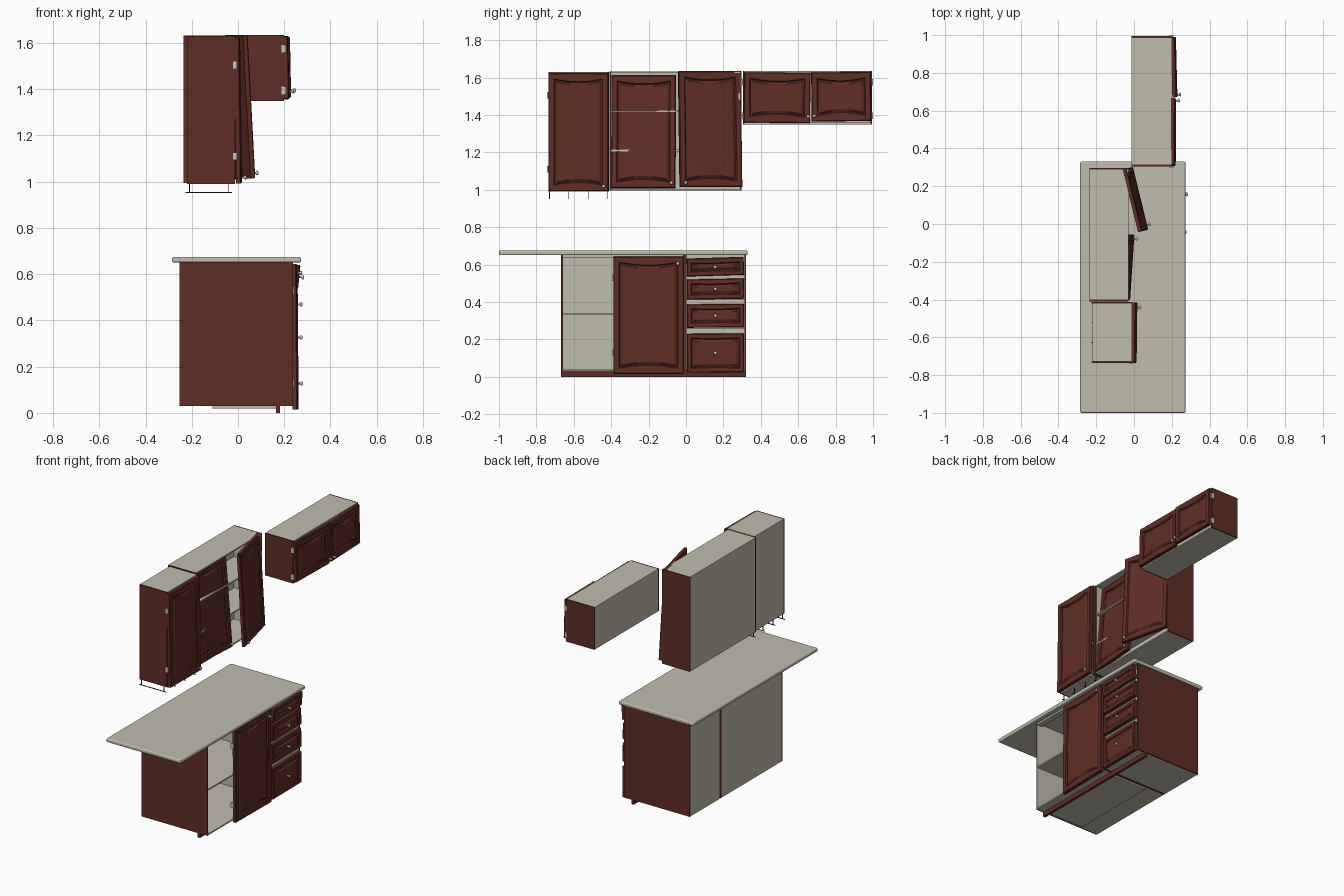
import bpy, bmesh, math
from mathutils import Matrix, Vector

if "Cube" in bpy.data.objects:
    bpy.data.objects.remove(bpy.data.objects["Cube"])


def material(name, rgb):
    m = bpy.data.materials.new(name)
    m.diffuse_color = (*rgb, 1)
    m.use_nodes = True
    m.node_tree.nodes["Principled BSDF"].inputs["Base Color"].default_value = m.diffuse_color
    return m


BROWN = material("red_brown_wood", (0.115, 0.027, 0.018))
BEIGE = material("beige_laminate", (0.53, 0.51, 0.42))
METAL = material("pale_metal", (0.56, 0.56, 0.50))
DARK = material("dark_wire", (0.04, 0.035, 0.03))


def finish(name, bm, *mats, matrix=None, smooth=False):
    bmesh.ops.recalc_face_normals(bm, faces=bm.faces)
    if matrix:
        bm.transform(matrix)
    me = bpy.data.meshes.new(name)
    bm.to_mesh(me)
    bm.free()
    for m in mats:
        me.materials.append(m)
    ob = bpy.data.objects.new(name, me)
    bpy.context.collection.objects.link(ob)
    if smooth:
        me.polygons.foreach_set("use_smooth", [True] * len(me.polygons))
    return ob


def box_bm(x, y, z):
    bm = bmesh.new()
    bmesh.ops.create_cube(bm, size=1)
    for v in bm.verts:
        v.co = Vector(r[0] if c < 0 else r[1] for r, c in zip((x, y, z), v.co))
    return bm


def box(name, x, y, z, mat):
    return finish(name, box_bm(x, y, z), mat)


def side(name, x, y, z, inward):
    # brown panel whose inward face is laminate
    bm = box_bm(x, y, z)
    bmesh.ops.recalc_face_normals(bm, faces=bm.faces)
    for f in bm.faces:
        f.material_index = int(f.normal.y * inward > 0.5)
    finish(name, bm, BROWN, BEIGE)


def carcass(name, x, y, z, shelves=(), top=True, t=0.009):
    (x0, x1), (y0, y1), (z0, z1) = x, y, z
    side(name + "_left_side", x, (y0, y0 + t), z, 1)
    side(name + "_right_side", x, (y1 - t, y1), z, -1)
    iy = (y0 + t, y1 - t)
    box(name + "_back", (x0, x0 + 0.006), iy, z, BEIGE)
    box(name + "_bottom", (x0 + 0.006, x1), iy, (z0, z0 + t), BEIGE)
    if top:
        box(name + "_top", (x0 + 0.006, x1), iy, (z1 - t, z1), BEIGE)
    for i, s in enumerate(shelves):
        box(f"{name}_shelf_{i + 1}", (x0 + 0.006, x1 - 0.002), iy, (s - t / 2, s + t / 2), BEIGE)


def knob(name, matrix):
    # lathe profile: (distance out, radius)
    prof = [(0, 0.006), (0.003, 0.004), (0.010, 0.004), (0.012, 0.008),
            (0.016, 0.010), (0.020, 0.008), (0.022, 0.0)]
    bm = bmesh.new()
    vs = [bm.verts.new((d, r, 0)) for d, r in prof]
    es = [bm.edges.new(p) for p in zip(vs, vs[1:])]
    bmesh.ops.spin(bm, geom=vs + es, cent=(0, 0, 0), axis=(1, 0, 0),
                   angle=2 * math.pi, steps=16, use_merge=True)
    bmesh.ops.remove_doubles(bm, verts=bm.verts, dist=1e-5)
    finish(name, bm, METAL, matrix=matrix, smooth=True)


def panel(name, w, h, pos, knob_at, direction=1, yaw=0, lean=0, roll=0,
          arch=0.016, margin=0.03, t=0.022):
    # front with grooved, waisted raised panel; hinge at local origin
    n = 10
    loops = [(0, 0, 0), (0, t - 0.004, 0), (0.004, t, 0), (margin, t, 1),
             (margin + 0.005, t - 0.007, 1), (margin + 0.009, t - 0.007, 1),
             (margin + 0.018, t - 0.001, 1)]
    bm = bmesh.new()
    rings = []
    for m, x, a in loops:
        s = [i / n for i in range(n + 1)]
        bulge = [a * arch * math.sin(math.pi * u) for u in s]
        ys = [m + (w - 2 * m) * u for u in s]
        low = [(x, y, m + b) for y, b in zip(ys, bulge)]
        high = [(x, y, h - m - b) for y, b in zip(ys, bulge)]
        ring = low + high[::-1]
        rings.append([bm.verts.new((px, py if direction > 0 else py - w, pz)) for px, py, pz in ring])
    for a, b in zip(rings, rings[1:]):
        k = len(a)
        for i in range(k):
            bm.faces.new((a[i], a[(i + 1) % k], b[(i + 1) % k], b[i]))
    bm.faces.new(rings[0])
    bm.faces.new(rings[-1])
    M = (Matrix.Translation(pos) @ Matrix.Rotation(-direction * yaw, 4, 'Z')
         @ Matrix.Rotation(lean, 4, 'Y') @ Matrix.Rotation(roll, 4, 'X'))
    finish(name, bm, BROWN, matrix=M)
    knob(name + "_knob", M @ Matrix.Translation((t - 0.001, direction * knob_at[0], knob_at[1])))


def hinge(name, x, y, z):
    box(name, (x - 0.012, x + 0.008), (y - 0.004, y + 0.004), (z - 0.017, z + 0.017), METAL)


# Countertop with rounded edges
bm = box_bm((-0.285, 0.272), (-1.0, 0.33), (0.65, 0.675))
bmesh.ops.bevel(bm, geom=bm.edges[:], offset=0.008, segments=3, profile=0.5, affect='EDGES')
finish("countertop", bm, BEIGE)

# Base cabinets
carcass("base_cabinet", (-0.253, 0.238), (-0.667, -0.006), (0.03, 0.65), (0.335,), top=False)
carcass("drawer_cabinet", (-0.253, 0.238), (-0.005, 0.322), (0.03, 0.65), top=False)
box("base_top_rail", (0.2, 0.237), (-0.658, -0.015), (0.638, 0.65), BEIGE)
box("base_toe_kick", (0.165, 0.182), (-0.667, -0.006), (0, 0.03), BROWN)
box("drawer_toe_kick", (0.165, 0.182), (-0.005, 0.322), (0, 0.03), BROWN)
box("base_floor_plate", (-0.11, 0.165), (-0.64, -0.02), (0.02, 0.03), BEIGE)
panel("base_door", 0.375, 0.628, (0.236, -0.388, 0.015), (0.345, 0.59), yaw=0.012, lean=-0.008)
for z in (0.13, 0.53):
    hinge("base_hinge", 0.235, -0.392, z)

# Drawers: z bottom, height, lean, roll
for i, (z, h, lean, roll) in enumerate([(0.022, 0.208, 0.0, 0.008), (0.262, 0.125, -0.02, 0.008),
                                        (0.412, 0.108, -0.03, 0.018), (0.538, 0.095, 0.1, 0.03)]):
    panel(f"drawer_front_{i + 1}", 0.305, h, (0.238, 0.006, z), (0.152, h / 2), lean=lean,
          roll=roll, arch=0.004, margin=0.022)
    box(f"drawer_box_{i + 1}", (-0.2, 0.232), (0.012, 0.305), (z + 0.02, z + h - 0.015), BEIGE)
for z in (0.245, 0.40, 0.535):
    box("drawer_rail", (0.19, 0.236), (0.004, 0.313), (z - 0.016, z + 0.012), BEIGE)

# Narrow wall cabinet
carcass("narrow_wall_cabinet", (-0.22, -0.014), (-0.735, -0.412), (0.99, 1.63), (1.21, 1.42))
panel("narrow_wall_door", 0.32, 0.63, (-0.008, -0.735, 0.993), (0.295, 0.025), yaw=0.012, lean=-0.014)
for z in (1.11, 1.505):
    hinge("narrow_wall_hinge", -0.012, -0.738, z)

# Wide wall cabinet with sagging doors
carcass("wide_wall_cabinet", (-0.236, -0.03), (-0.41, 0.297), (0.995, 1.632), (1.21, 1.42))
panel("wide_left_door", 0.345, 0.605, (-0.042, -0.4, 1.008), (0.325, 0.027), yaw=0.065, lean=-0.085)
panel("wide_right_door", 0.342, 0.62, (-0.027, 0.297, 1.014), (0.315, 0.022), direction=-1,
      yaw=0.24, lean=-0.055)
for z in (1.11, 1.5):
    hinge("wide_right_hinge", -0.03, 0.284, z)

# Short wall cabinet
carcass("short_wall_cabinet", (-0.012, 0.198), (0.305, 0.995), (1.35, 1.635))
panel("short_left_door", 0.355, 0.268, (0.199, 0.308, 1.36), (0.345, 0.035), lean=-0.02, roll=-0.012,
      yaw=0.005)
panel("short_right_door", 0.318, 0.262, (0.2, 0.99, 1.368), (0.305, 0.03), direction=-1,
      yaw=0.025, lean=-0.02, roll=0.012)
for y in (0.303, 0.997):
    for z in (1.395, 1.575):
        hinge("short_hinge", 0.2, y, z)

# Glass rack wires under the narrow cabinet
for y in (-0.73, -0.627, -0.52, -0.418):
    box("rack_rail", (-0.226, -0.025), (y - 0.002, y + 0.002), (0.951, 0.955), DARK)
    for x in (-0.21, -0.04):
        box("rack_hanger", (x - 0.002, x + 0.002), (y - 0.002, y + 0.002), (0.955, 0.99), DARK)
